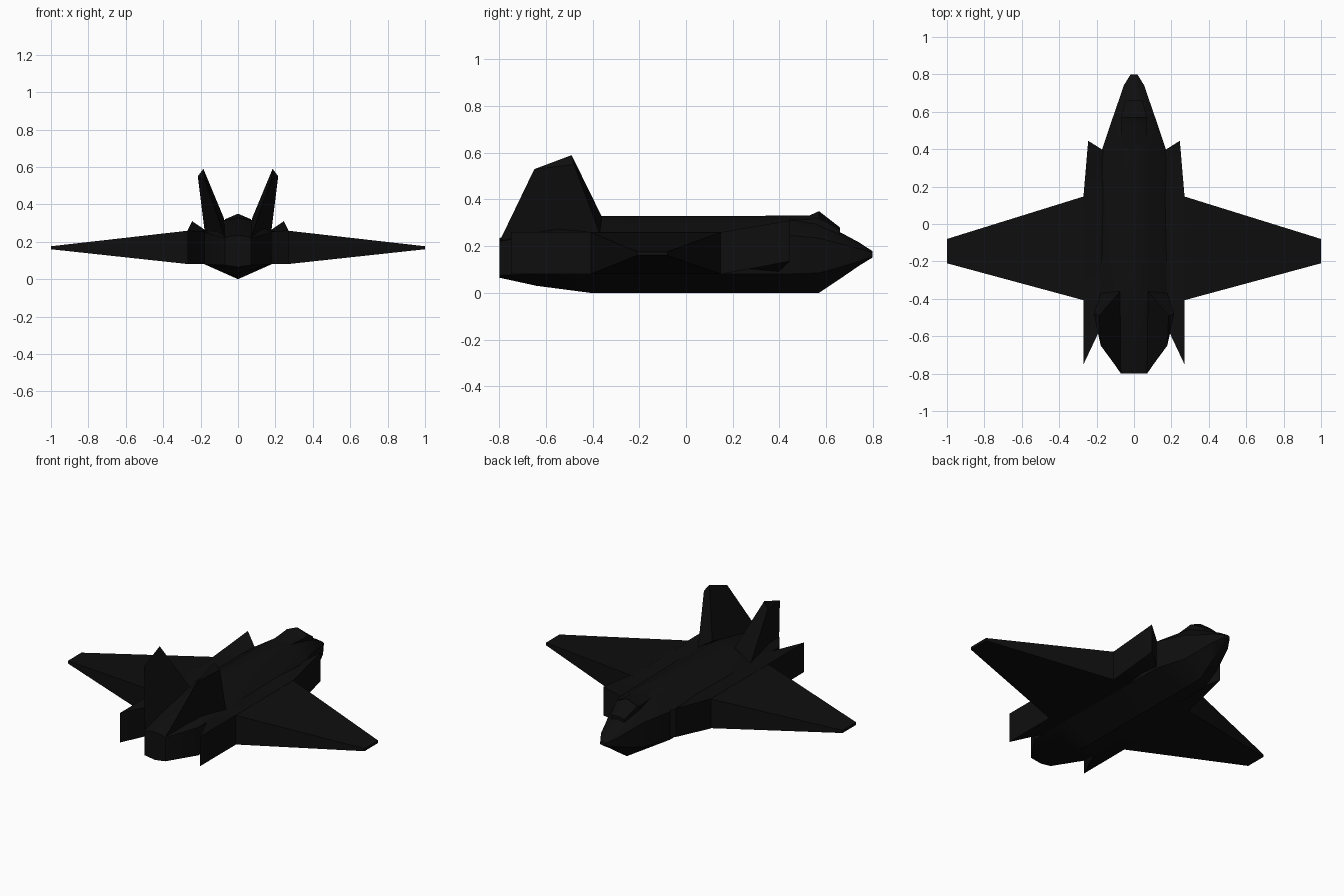
import bpy, bmesh, math

# one matte black paint
black = bpy.data.materials.new("matte_black")
black.diffuse_color = (0.0045, 0.0045, 0.0045, 1)


def loft(name, rings, mirror=False):
    """Skin a row of matching rings, cap both ends, optionally mirror over x."""
    bm = bmesh.new()
    loops = [[bm.verts.new(p) for p in ring] for ring in rings]
    n = len(loops[0])
    for a, b in zip(loops, loops[1:]):
        for i in range(n):
            j = (i + 1) % n
            bm.faces.new((a[i], a[j], b[j], b[i]))
    bm.faces.new(loops[0])
    bm.faces.new(loops[-1])
    bmesh.ops.recalc_face_normals(bm, faces=bm.faces)
    me = bpy.data.meshes.new(name)
    bm.to_mesh(me)
    bm.free()
    me.materials.append(black)
    ob = bpy.data.objects.new(name, me)
    bpy.context.collection.objects.link(ob)
    if mirror:
        ob.modifiers.new("mirror", 'MIRROR').use_mirror_merge = False
    bpy.ops.object.select_all(action='DESELECT')
    ob.select_set(True)
    bpy.context.view_layer.objects.active = ob
    bpy.ops.object.shade_smooth_by_angle(angle=math.radians(35))
    return ob


def symmetric_ring(y, keel, half, top):
    """Closed section: keel point, right side points, top point, left side points."""
    right = [(x, y, z) for x, z in half]
    left = [(-x, y, z) for x, z in reversed(half)]
    return [(0, y, keel)] + right + [(0, y, top)] + left


# fuselage: y, keel z, (lower side, upper side, shoulder), spine z
hull = [
    (-0.80, 0.065, [(0.07, 0.075), (0.07, 0.22), (0.04, 0.23)], 0.235),
    (-0.64, 0.03, [(0.18, 0.08), (0.18, 0.25), (0.075, 0.265)], 0.27),
    (-0.41, 0.0, [(0.18, 0.08), (0.18, 0.255), (0.075, 0.31)], 0.325),
    (-0.36, 0.0, [(0.18, 0.08), (0.18, 0.255), (0.075, 0.315)], 0.33),
    (0.40, 0.0, [(0.17, 0.08), (0.17, 0.25), (0.07, 0.315)], 0.33),
    (0.57, 0.0, [(0.113, 0.085), (0.113, 0.235), (0.06, 0.3)], 0.32),
    (0.66, 0.06, [(0.082, 0.11), (0.082, 0.21), (0.045, 0.25)], 0.26),
    (0.74, 0.115, [(0.055, 0.135), (0.055, 0.19), (0.025, 0.212)], 0.217),
    (0.80, 0.152, [(0.018, 0.157), (0.018, 0.172), (0.008, 0.177)], 0.178),
]
loft("fuselage", [symmetric_ring(*s) for s in hull])

# canopy: small faceted hump ahead of the spine
canopy = [
    (0.30, 0.25, [(0.05, 0.27), (0.05, 0.315)], 0.33),
    (0.53, 0.22, [(0.07, 0.25), (0.07, 0.315)], 0.332),
    (0.57, 0.22, [(0.07, 0.25), (0.07, 0.32)], 0.35),
    (0.66, 0.20, [(0.045, 0.22), (0.045, 0.27)], 0.28),
]
loft("canopy", [symmetric_ring(*s) for s in canopy])

# side pods: slanted intake lip in front, pointed blade at the back
# each station: outer (x, y, low z, high z), inner (x, y, low z, high z)
pod = [
    ((0.27, -0.75, 0.08, 0.26), (0.265, -0.74, 0.08, 0.26)),
    ((0.27, -0.56, 0.08, 0.26), (0.178, -0.555, 0.08, 0.255)),
    ((0.27, -0.41, 0.08, 0.26), (0.12, -0.41, 0.08, 0.255)),
    ((0.27, 0.15, 0.08, 0.26), (0.12, 0.15, 0.08, 0.255)),
    ((0.245, 0.445, 0.135, 0.31), (0.15, 0.385, 0.08, 0.245)),
]
loft("side_pods", [
    [(o[0], o[1], o[2]), (o[0], o[1], o[3]), (i[0], i[1], i[3]), (i[0], i[1], i[2])]
    for o, i in pod], mirror=True)


# wings: thick at the root, tapering to a thin tip
def wing_ring(x, rear, front, low, high):
    return [(x, rear, low), (x, front, low), (x, front, high), (x, rear, high)]


loft("wings", [wing_ring(0.26, -0.41, 0.15, 0.08, 0.26),
               wing_ring(1.0, -0.21, -0.08, 0.16, 0.176)], mirror=True)

# tail fins: wedges leaning outward, thick in front and sharp behind
loft("tail_fins", [
    [(0.075, -0.36, 0.325), (0.178, -0.37, 0.255), (0.07, -0.797, 0.225)],
    [(0.185, -0.49, 0.59), (0.215, -0.48, 0.55), (0.178, -0.65, 0.53)]], mirror=True)
